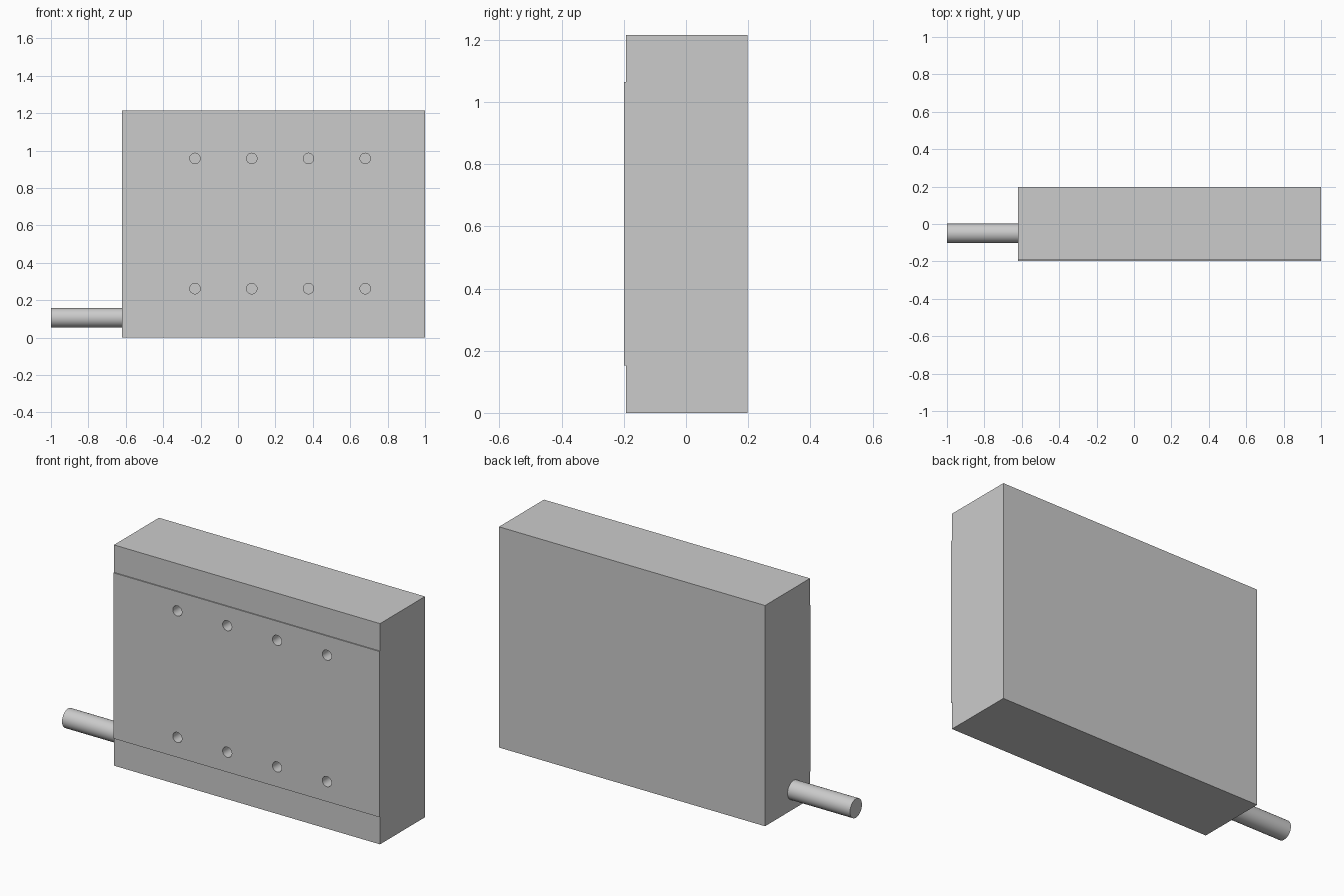
import bpy, bmesh
from math import radians
from mathutils import Matrix

if "Cube" in bpy.data.objects:
    bpy.data.objects.remove(bpy.data.objects["Cube"])

X0, X1, H = -0.62, 1.0, 1.215
BACK, FRONT, PAD = 0.198, -0.193, -0.199


def make_object(name, bm):
    bmesh.ops.recalc_face_normals(bm, faces=bm.faces)
    mesh = bpy.data.meshes.new(name)
    bm.to_mesh(mesh)
    bm.free()
    ob = bpy.data.objects.new(name, mesh)
    bpy.context.collection.objects.link(ob)
    return ob


def add_cylinder(bm, radius, depth, axis, centre, segments=32):
    rot = Matrix.Rotation(radians(90), 4, axis)
    bmesh.ops.create_cone(bm, cap_ends=True, segments=segments, radius1=radius,
                          radius2=radius, depth=depth,
                          matrix=Matrix.Translation(centre) @ rot)


def shade(ob):
    bpy.ops.object.select_all(action='DESELECT')
    ob.select_set(True)
    bpy.context.view_layer.objects.active = ob
    bpy.ops.object.shade_smooth_by_angle(angle=radians(30))


# Housing: side profile with a slightly raised mounting pad, extruded along x
profile = [(BACK, 0), (BACK, H), (FRONT, H), (FRONT, 1.064),
           (PAD, 1.064), (PAD, 0.152), (FRONT, 0.152), (FRONT, 0)]
bm = bmesh.new()
face = bm.faces.new([bm.verts.new((X0, y, z)) for y, z in profile])
ext = bmesh.ops.extrude_face_region(bm, geom=[face])
bmesh.ops.translate(bm, vec=(X1 - X0, 0, 0),
                    verts=[v for v in ext["geom"] if isinstance(v, bmesh.types.BMVert)])
housing = make_object("housing", bm)

# Mounting holes: two rows of four blind holes in the pad
bm = bmesh.new()
for z in (0.262, 0.958):
    for i in range(4):
        add_cylinder(bm, 0.028, 0.2, 'X', (-0.23 + 0.3035 * i, PAD, z))
cutter = make_object("hole_cutter", bm)
cutter.hide_render = True

mod = housing.modifiers.new("holes", 'BOOLEAN')
mod.operation = 'DIFFERENCE'
mod.solver = 'EXACT'
mod.object = cutter
bpy.context.view_layer.objects.active = housing
bpy.ops.object.modifier_apply(modifier=mod.name)
bpy.data.objects.remove(cutter)
shade(housing)

# Cable leaving the lower left side
bm = bmesh.new()
add_cylinder(bm, 0.052, X0 + 1.0, 'Y', ((X0 - 1.0) / 2, -0.05, 0.106), 48)
shade(make_object("cable", bm))
